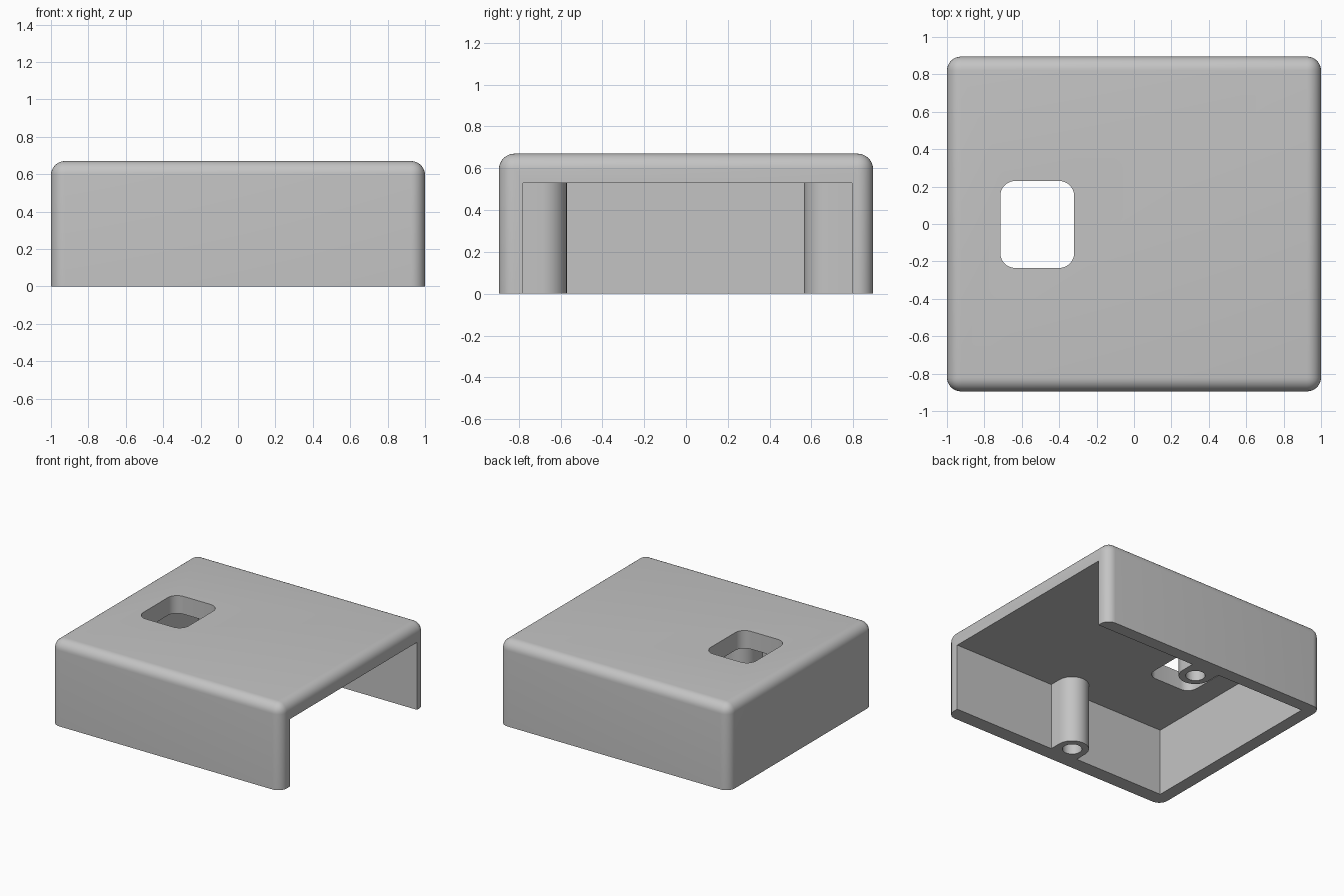
import bpy, bmesh
from math import sin, cos, pi

default = bpy.data.objects.get("Cube")
if default:
    bpy.data.objects.remove(default, do_unlink=True)

GREY = (0.55, 0.55, 0.55, 1)
grey = bpy.data.materials.new("plain grey")
grey.use_nodes = True
grey.diffuse_color = GREY
grey.node_tree.nodes["Principled BSDF"].inputs["Base Color"].default_value = GREY

CEILING = 0.53
FRONT_WALL, BACK_WALL = -0.78, 0.795


def add_object(name, bm):
    mesh = bpy.data.meshes.new(name)
    bmesh.ops.recalc_face_normals(bm, faces=bm.faces)
    bm.to_mesh(mesh)
    bm.free()
    mesh.materials.append(grey)
    ob = bpy.data.objects.new(name, mesh)
    bpy.context.collection.objects.link(ob)
    return ob


def block(name, lo, hi, radius=0, rounded=lambda edge: False):
    """Box between two corners, with the chosen edges rounded."""
    bm = bmesh.new()
    bmesh.ops.create_cube(bm, size=1)
    for v in bm.verts:
        v.co = [hi[i] if v.co[i] > 0 else lo[i] for i in range(3)]
    edges = [e for e in bm.edges if rounded(e)]
    if edges:
        bmesh.ops.bevel(bm, geom=edges, offset=radius, segments=8,
                        profile=0.5, affect='EDGES')
    return add_object(name, bm)


def prism(name, points, z0, z1):
    """Upright solid with the given outline."""
    bm = bmesh.new()
    face = bm.faces.new([bm.verts.new((x, y, z0)) for x, y in points])
    top = bmesh.ops.extrude_face_region(bm, geom=[face])["geom"]
    for v in top:
        if isinstance(v, bmesh.types.BMVert):
            v.co.z = z1
    return add_object(name, bm)


def arc(cx, cy, r, start, sweep, n):
    return [(cx + r * cos(start + sweep * i / n),
             cy + r * sin(start + sweep * i / n)) for i in range(n + 1)]


def activate(ob):
    bpy.ops.object.select_all(action='DESELECT')
    ob.select_set(True)
    bpy.context.view_layer.objects.active = ob


def cut(ob, cutter):
    mod = ob.modifiers.new("cut", 'BOOLEAN')
    mod.operation = 'DIFFERENCE'
    mod.solver = 'EXACT'
    mod.object = cutter
    activate(ob)
    bpy.ops.object.modifier_apply(modifier=mod.name)
    bpy.data.objects.remove(cutter, do_unlink=True)


def smooth(ob):
    activate(ob)
    bpy.ops.object.shade_smooth_by_angle(angle=pi / 6)


def is_upright(e):
    return abs(e.verts[0].co.z - e.verts[1].co.z) > 0.1


# Cover: rounded box, open below and on one side
cover = block("cover", (-1, -0.895, 0), (1, 0.895, 0.67), 0.075,
              lambda e: max(v.co.z for v in e.verts) > 0.1)
cut(cover, block("cavity_cutter", (-0.9, FRONT_WALL, -0.2),
                 (1.2, BACK_WALL, CEILING)))

# Rounded window through the top
cut(cover, block("window_cutter", (-0.715, -0.235, 0.4), (-0.32, 0.23, 0.9),
                 0.08, is_upright))
smooth(cover)

# Screw posts against the front and back walls
for name, wall, cy, side in (("front_post", FRONT_WALL, -0.69, 1),
                             ("back_post", BACK_WALL, 0.685, -1)):
    r = 0.12
    outline = [(r * side, wall)] + arc(0, cy, r, 0 if side > 0 else pi, pi, 24)
    outline.append((-r * side, wall))
    post = prism(name, outline, 0, CEILING)
    bore = arc(0, cy, 0.07, 0, 2 * pi, 32)[:-1]
    cut(post, prism("bore_cutter", bore, -0.1, 0.45))
    smooth(post)
